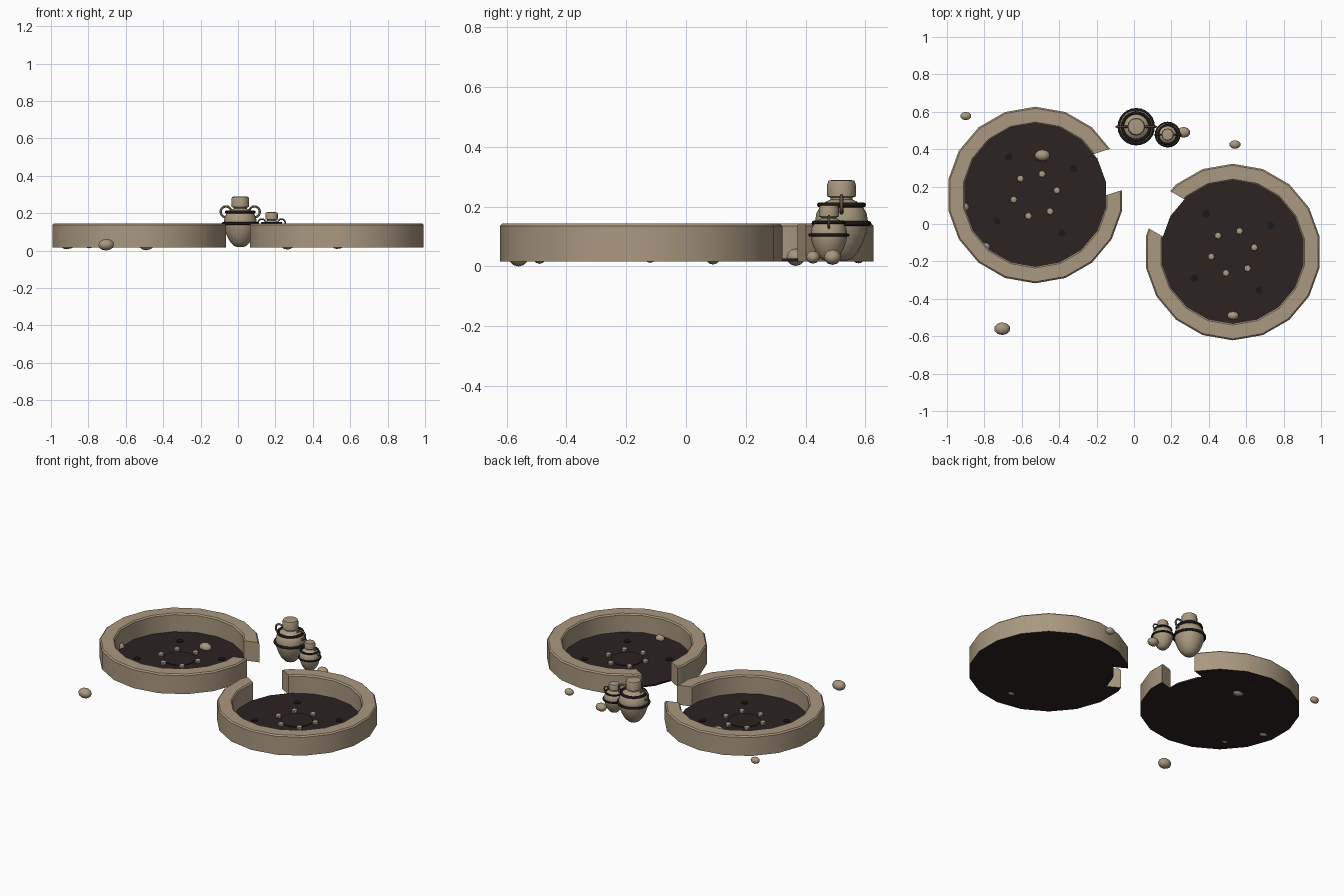
import bpy, bmesh, math
from mathutils import Matrix

if "Cube" in bpy.data.objects:
    bpy.data.objects.remove(bpy.data.objects["Cube"])


def material(name, rgb):
    m = bpy.data.materials.new(name)
    m.diffuse_color = (*rgb, 1)
    m.use_nodes = True
    m.node_tree.nodes["Principled BSDF"].inputs["Base Color"].default_value = m.diffuse_color
    return m


CLAY = material("tan_clay", (0.40, 0.315, 0.215))
EARTH = material("dark_earth", (0.026, 0.016, 0.016))
CHAR = material("charcoal_band", (0.012, 0.009, 0.009))
BROWN = material("handle_brown", (0.13, 0.10, 0.075))


def finish(bm, name, mats, loc=(0, 0, 0), angle=35):
    me = bpy.data.meshes.new(name)
    bmesh.ops.recalc_face_normals(bm, faces=bm.faces)
    bm.to_mesh(me)
    bm.free()
    for m in mats:
        me.materials.append(m)
    ob = bpy.data.objects.new(name, me)
    ob.location = loc
    bpy.context.collection.objects.link(ob)
    smooth(ob, angle)
    return ob


def smooth(ob, angle):
    bpy.ops.object.select_all(action='DESELECT')
    ob.select_set(True)
    bpy.context.view_layer.objects.active = ob
    bpy.ops.object.shade_smooth_by_angle(angle=math.radians(angle))


def lathe(name, profile, sides, mats, loc, closed=False, angle=35, start=0.0):
    """Revolve (radius, height) points; open profiles get end caps."""
    bm = bmesh.new()
    rings = []
    for r, z in profile:
        rings.append([bm.verts.new((r * math.cos(start + math.tau * i / sides),
                                    r * math.sin(start + math.tau * i / sides), z))
                      for i in range(sides)])
    pairs = list(zip(rings, rings[1:]))
    if closed:
        pairs.append((rings[-1], rings[0]))
    else:
        bm.faces.new(rings[0])
        bm.faces.new(rings[-1])
    for a, b in pairs:
        for i in range(sides):
            j = (i + 1) % sides
            bm.faces.new((a[i], a[j], b[j], b[i]))
    return finish(bm, name, mats, loc, angle)


def ring(name, radius, thick, mat, loc, upright=False, sides=24):
    """Round band; upright rings stand in the xz plane."""
    profile = [(radius + thick * math.cos(math.tau * k / 8),
                thick * math.sin(math.tau * k / 8)) for k in range(8)]
    ob = lathe(name, profile, sides, [mat], loc, closed=True, angle=60)
    if upright:
        ob.rotation_euler.x = math.pi / 2
    return ob


def stone(name, loc, size, subdiv=2):
    bm = bmesh.new()
    bmesh.ops.create_icosphere(bm, subdivisions=subdiv, radius=1)
    bmesh.ops.scale(bm, vec=size, verts=bm.verts)
    return finish(bm, name, [CLAY], loc, 40)


def house(tag, cx, cy, door_deg):
    start = math.radians(10)
    # Ring wall with softened top edges
    wall = lathe("wall_" + tag,
                 [(0.472, 0.017), (0.472, 0.136), (0.464, 0.144),
                  (0.390, 0.144), (0.382, 0.136), (0.382, 0.017)],
                 18, [CLAY, EARTH], (cx, cy, 0), closed=True, start=start)
    # Doorway opening
    bm = bmesh.new()
    bmesh.ops.create_cube(bm, size=1, matrix=Matrix.Translation((0.45, 0, 0.08))
                          @ Matrix.Diagonal((0.5, 0.23, 0.4, 1)))
    cutter = finish(bm, "doorway_cutter_" + tag, [CLAY], (cx, cy, 0))
    cutter.rotation_euler.z = math.radians(door_deg)
    cutter.hide_render = True
    mod = wall.modifiers.new("doorway", 'BOOLEAN')
    mod.operation, mod.solver, mod.object = 'DIFFERENCE', 'EXACT', cutter
    bpy.context.view_layer.update()
    bpy.context.view_layer.objects.active = wall
    bpy.ops.object.modifier_apply(modifier=mod.name)
    bpy.data.objects.remove(cutter)
    # Earth-stained underside
    for p in wall.data.polygons:
        p.material_index = 1 if p.normal.z < -0.9 else 0
    smooth(wall, 35)
    # Floor, hearth and post holes
    lathe("floor_" + tag, [(0.385, 0.016), (0.385, 0.026)], 18, [EARTH],
          (cx, cy, 0), start=start)
    lathe("hearth_" + tag, [(0.095, 0.024), (0.095, 0.031)], 18, [EARTH], (cx, cy, 0))
    for k in range(6):
        a = math.radians(12 + 60 * k)
        stone(f"hearth_stone_{tag}_{k}",
              (cx + 0.118 * math.cos(a), cy + 0.118 * math.sin(a), 0.035),
              (0.021, 0.021, 0.017), 1)
    for k in range(4):
        a = math.radians(34.5 + 90 * k)
        lathe(f"post_hole_{tag}_{k}", [(0.02, 0.024), (0.02, 0.031)], 12, [CHAR],
              (cx + 0.248 * math.cos(a), cy + 0.248 * math.sin(a), 0))


def pot(tag, x, y, s):
    base = 0.018

    def at(z):
        return base + s * (z - base)

    # Egg-shaped body
    body = [(0.015, 0.018), (0.035, 0.026), (0.055, 0.048), (0.072, 0.08),
            (0.084, 0.115), (0.089, 0.148), (0.084, 0.178), (0.070, 0.203),
            (0.050, 0.218), (0.036, 0.224)]
    lathe("pot_body_" + tag, [(r * s, at(z)) for r, z in body], 20, [CLAY], (x, y, 0))
    # Neck and rim
    neck = [(0.036, 0.215), (0.036, 0.230), (0.048, 0.234), (0.048, 0.274),
            (0.043, 0.287), (0.030, 0.289)]
    lathe("pot_neck_" + tag, [(r * s, at(z)) for r, z in neck], 12, [CLAY], (x, y, 0))
    # Dark bands and loop handles
    ring("pot_belly_band_" + tag, 0.092 * s, 0.008 * s, CHAR, (x, y, at(0.144)))
    ring("pot_shoulder_band_" + tag, 0.074 * s, 0.008 * s, CHAR, (x, y, at(0.206)))
    for side in (-1, 1):
        ring(f"pot_handle_{tag}_{side}", 0.029 * s, 0.006 * s, BROWN,
             (x + side * 0.076 * s, y, at(0.207)), upright=True, sides=16)


house("west", -0.528, 0.155, 17.5)
house("east", 0.528, -0.150, 150)
pot("large", 0.012, 0.52, 1.0)
pot("small", 0.18, 0.478, 0.69)

# Scattered pebbles: x, y, half width, half depth
pebbles = [(-0.90, 0.577, 0.029, 0.022), (-0.49, 0.367, 0.041, 0.031),
           (-0.915, 0.09, 0.034, 0.026), (-0.795, -0.12, 0.026, 0.02),
           (-0.705, -0.56, 0.043, 0.034), (0.54, 0.425, 0.03, 0.023),
           (0.265, 0.49, 0.036, 0.029), (0.53, -0.49, 0.031, 0.023)]
for i, (x, y, a, b) in enumerate(pebbles):
    stone(f"pebble_{i}", (x, y, 0.031), (a, b, 0.72 * a))
